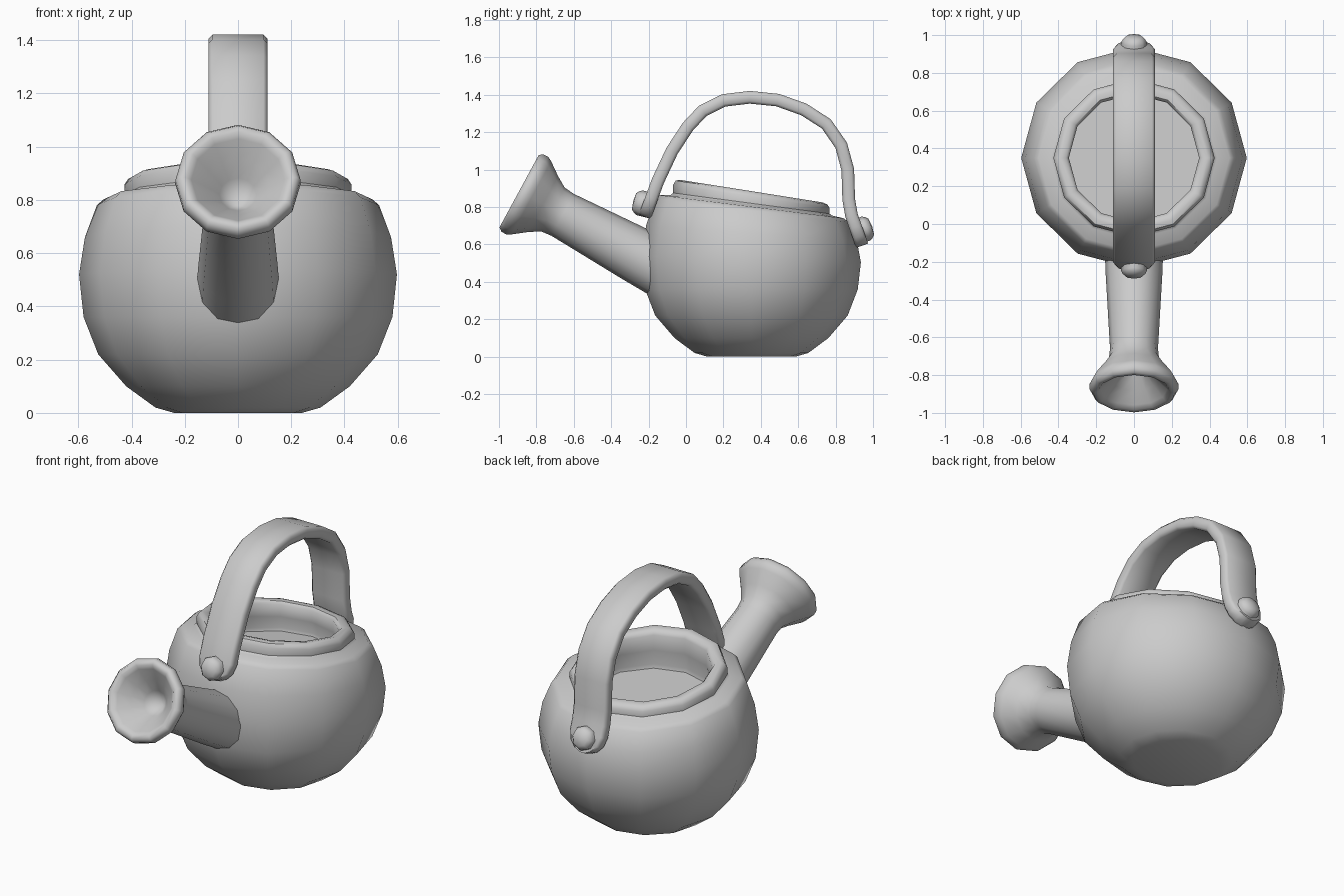
import bpy, bmesh, math
from mathutils import Vector

if "Cube" in bpy.data.objects:
    bpy.data.objects.remove(bpy.data.objects["Cube"])

CY = 0.35  # body centre in y


def finish(name, bm, angle=45):
    bmesh.ops.remove_doubles(bm, verts=bm.verts, dist=0.0005)
    bmesh.ops.recalc_face_normals(bm, faces=bm.faces)
    me = bpy.data.meshes.new(name)
    bm.to_mesh(me)
    bm.free()
    ob = bpy.data.objects.new(name, me)
    bpy.context.collection.objects.link(ob)
    bpy.ops.object.select_all(action='DESELECT')
    ob.select_set(True)
    bpy.context.view_layer.objects.active = ob
    bpy.ops.object.shade_smooth_by_angle(angle=math.radians(angle))
    return ob


def skin(bm, rings, caps=False):
    n = len(rings[0])
    for a, b in zip(rings, rings[1:]):
        for i in range(n):
            j = (i + 1) % n
            bm.faces.new((a[i], a[j], b[j], b[i]))
    if caps:
        bm.faces.new(rings[0])
        bm.faces.new(rings[-1])


def lathe(name, profile, origin, axis=(0, 0, 1), sides=12, warp=None, angle=45):
    """Revolve (radius, height) points about an axis through origin."""
    q = Vector((0, 0, 1)).rotation_difference(Vector(axis).normalized())
    bm = bmesh.new()
    rings = []
    for r, h in profile:
        ring = []
        for i in range(sides):
            a = 2 * math.pi * i / sides
            p = Vector((r * math.cos(a), r * math.sin(a), h))
            if warp:
                p = warp(p)
            ring.append(bm.verts.new(q @ p + Vector(origin)))
        rings.append(ring)
    skin(bm, rings)
    return finish(name, bm, angle)


def tilt_top(p):
    """Slope the upper part of the body down towards the back."""
    k = 0.155 * max(0, min(1, (p.z - 0.4) / 0.48)) ** 1.3
    return Vector((p.x, p.y * 0.98, p.z - k * p.y))


# Round pot with a raised rim and a recessed inside floor
lathe("pot_body", [
    (0, 0), (0.24, 0), (0.31, 0.02), (0.42, 0.1), (0.525, 0.22), (0.58, 0.36),
    (0.597, 0.52), (0.575, 0.66), (0.53, 0.78), (0.505, 0.802), (0.44, 0.81),
    (0.427, 0.82), (0.427, 0.857), (0.413, 0.878), (0.39, 0.885), (0.36, 0.88),
    (0.345, 0.86), (0.345, 0.78), (0.36, 0.70), (0.355, 0.68), (0, 0.68)],
    (0, CY, 0), warp=tilt_top)

# Spout with a flared, hollow mouth
lathe("spout", [
    (0, -0.1), (0.155, -0.1), (0.15, 0.05), (0.127, 0.5), (0.133, 0.56), (0.17, 0.62),
    (0.222, 0.69), (0.236, 0.715), (0.235, 0.745), (0.22, 0.765), (0.195, 0.765),
    (0.175, 0.745), (0.12, 0.69), (0.07, 0.63), (0, 0.55)],
    (0, -0.22, 0.52), (0, -0.879, 0.477), angle=60)

# Strap handle: flat rounded section swept along an arch
PATH = [Vector((0, y, z)) for y, z in [
    (-0.222, 0.745), (-0.15, 0.94), (-0.075, 1.1), (0.01, 1.23), (0.09, 1.315),
    (0.2, 1.37), (0.34, 1.387), (0.49, 1.372), (0.63, 1.322), (0.75, 1.245),
    (0.83, 1.13), (0.865, 1.0), (0.87, 0.84), (0.885, 0.755), (0.943, 0.59)]]
LENGTHS = [(b - a).length for a, b in zip(PATH, PATH[1:])]
TOTAL = sum(LENGTHS)


def along(s):
    for a, b, d in zip(PATH, PATH[1:], LENGTHS):
        if s <= d or b is PATH[-1]:
            return a.lerp(b, s / d)
        s -= d


W, T, C = 0.11, 0.034, 0.014  # half width, half thickness, corner cut
caps = [W * (1 - math.cos(math.radians(a))) for a in (15, 35, 60, 90)]
knots = [sum(LENGTHS[:i]) for i in range(1, len(PATH) - 1)]
stations = sorted(caps + [k for k in knots if W < k < TOTAL - W] + [TOTAL - c for c in caps])
bm = bmesh.new()
rings = []
for s in stations:
    e = min(s, TOTAL - s, W)
    w = math.sqrt(W * W - (W - e) ** 2)
    t = (along(s + 0.04) - along(s - 0.04)).normalized()
    n = Vector((0, -t.z, t.y))
    sect = [(w, T - C), (w - C, T), (C - w, T), (-w, T - C),
            (-w, C - T), (C - w, -T), (w - C, -T), (w, C - T)]
    rings.append([bm.verts.new(along(s) + Vector((x, 0, 0)) + n * h) for x, h in sect])
skin(bm, rings, caps=True)
finish("handle_strap", bm, 50)

# Rivets fixing each end of the handle
for name, pos, axis in (("front_rivet", (0, -0.205, 0.812), (0, -0.96, 0.25)),
                        ("back_rivet", (0, 0.92, 0.67), (0, 0.94, 0.34))):
    lathe(name, [(0, -0.02), (0.068, -0.02), (0.068, 0.045), (0.06, 0.06),
                 (0.045, 0.075), (0, 0.08)], pos, axis, sides=8)
